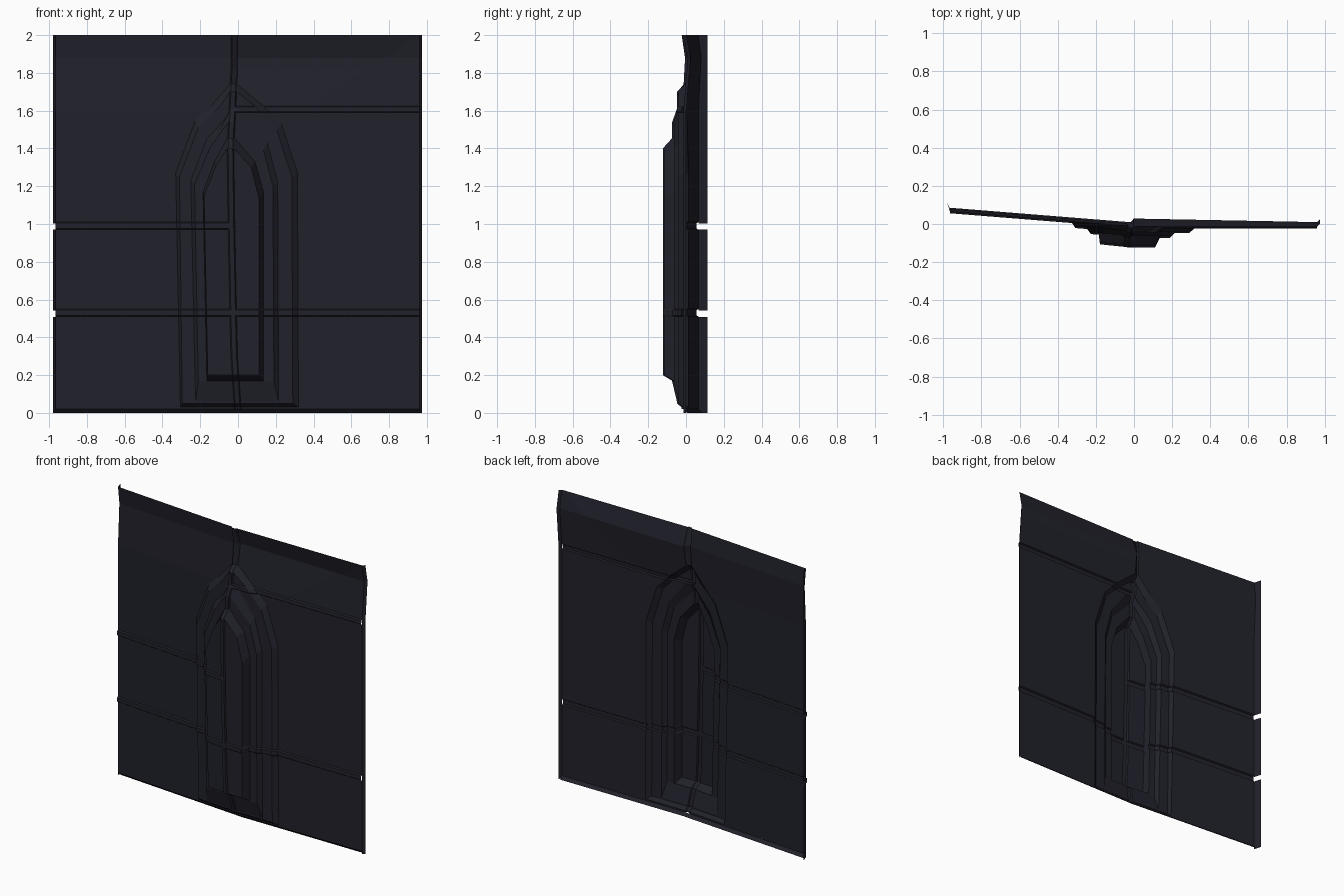
import bpy, bmesh
from mathutils import Vector

cube = bpy.data.objects.get("Cube")
if cube:
    bpy.data.objects.remove(cube)

# One dark material for the whole panel
mat = bpy.data.materials.new("dark slate")
mat.use_nodes = True
COLOR = (0.015, 0.015, 0.024, 1)
mat.diffuse_color = COLOR
bsdf = mat.node_tree.nodes["Principled BSDF"]
bsdf.inputs["Base Color"].default_value = COLOR
bsdf.inputs["Roughness"].default_value = 0.8


def make_object(name, bm):
    bmesh.ops.recalc_face_normals(bm, faces=bm.faces)
    if sum(f.normal.y * f.calc_area() for f in bm.faces) > 0:
        bmesh.ops.reverse_faces(bm, faces=bm.faces)
    me = bpy.data.meshes.new(name)
    bm.to_mesh(me)
    bm.free()
    me.materials.append(mat)
    ob = bpy.data.objects.new(name, me)
    bpy.context.collection.objects.link(ob)
    return ob


def lerp_path(z, path):
    """Value at height z along (z, value) points listed from the top down."""
    for (z1, a), (z0, b) in zip(path, path[1:]):
        if z >= z0:
            return b + (a - b) * (z - z0) / (z1 - z0)
    return path[-1][1]


def wall_y(x, z, level=0):
    """The left wing sweeps back; both wings bulge back below the top edge."""
    bulge = lerp_path(z, [(2, 0), (1.88, 1), (1.6, 0), (0, 0)])
    bulge *= max(0, 1 - level / 0.025)
    if x < 0:
        return -0.012 - 0.08 * x + 0.015 * bulge
    return -0.014 + (0.043 - 0.02 * x) * bulge


LEFT, RIGHT, BASE = -0.965, 0.96, 0.02
OUT, INNER = 0.018, 0.012

# Stepped arch: level, apex z, bottom z, then shoulder, spring and corner per side
RINGS = [
    (0.0, 2.0, BASE, (LEFT, 2), (LEFT, 1.27), LEFT, (RIGHT, 2), (RIGHT, 1.27), RIGHT),
    (0.0, 1.74, 0.03, (-.225, 1.55), (-.33, 1.27), -.305, (.23, 1.53), (.315, 1.27), .32),
    (.025, 1.70, 0.05, (-.21, 1.51), (-.31, 1.25), -.295, (.205, 1.50), (.285, 1.25), .29),
    (.025, 1.61, 0.06, (-.165, 1.45), (-.25, 1.23), -.225, (.155, 1.43), (.21, 1.22), .215),
    (.05, 1.54, .165, (-.15, 1.40), (-.23, 1.21), -.21, (.135, 1.39), (.185, 1.20), .19),
    (.05, 1.455, .17, (-.12, 1.34), (-.185, 1.17), -.165, (.09, 1.33), (.135, 1.17), .135),
    (.10, 1.40, .20, (-.115, 1.31), (-.18, 1.15), -.16, (.07, 1.30), (.11, 1.14), .11),
]

bm = bmesh.new()
loops = []
for level, top, low, sl, pl, cl, sr, pr, cr in RINGS:
    pts = [(-OUT, top), sl, pl, (cl, low), (-OUT, low), (-INNER, low),
           (INNER, low), (OUT, low), (cr, low), pr, sr, (OUT, top),
           (INNER, top), (-INNER, top)]
    loops.append([bm.verts.new((x, level, z)) for x, z in pts])
for a, b in zip(loops, loops[1:]):
    for i in range(len(a)):
        j = (i + 1) % len(a)
        bm.faces.new((a[i], a[j], b[j], b[i]))

# Front face of the arch, split by the centre bead
c = loops[-1]
for ids in ((0, 1, 2, 3, 4), (13, 0, 4, 5), (12, 13, 5, 6), (11, 12, 6, 7),
            (7, 8, 9, 10, 11)):
    bm.faces.new([c[i] for i in ids])

# Horizontal seam beads: bottom, top, sides they cover
SEAMS = [(0.51, 0.55, (-1, 1)), (0.97, 1.01, (-1,)), (1.59, 1.625, (1,))]
cuts = [1.88, 1.82, 0.3]
for lo, hi, _ in SEAMS:
    cuts += [lo, lo + 0.006, hi - 0.006, hi]
for z in cuts:
    bmesh.ops.bisect_plane(bm, geom=bm.verts[:] + bm.edges[:] + bm.faces[:],
                           plane_co=(0, 0, z), plane_no=(0, 0, 1), dist=1e-5)

# Sweep the wings, raise the beads and let the centre bead wander
CRACK = [(2, -.02), (1.82, -.02), (1.6, -.03), (1.4, -.04), (1, -.035),
         (.5, -.025), (.3, -.02), (0, 0)]
for v in bm.verts:
    x, level, z = v.co
    raised = abs(x) < INNER + 1e-4
    for lo, hi, sides in SEAMS:
        side = 1 if x > 0 else -1
        raised |= side in sides and lo + 0.003 < z < hi - 0.003
    v.co.y = wall_y(x, z, level) - level - 0.009 * raised
    if abs(x) < OUT + 1e-4:
        v.co.x += lerp_path(z, CRACK)
make_object("arched_panel", bm)


def strip(name, near, far):
    """A thin folded edge between two lines of points."""
    bm = bmesh.new()
    a = [bm.verts.new(p) for p in near]
    b = [bm.verts.new(p) for p in far]
    for i in range(len(a) - 1):
        bm.faces.new((a[i], a[i + 1], b[i + 1], b[i]))
    return make_object(name, bm)


# Left edge flange in three lengths with gaps at the seams
for label, lo, hi in (("lower", 0, .508), ("middle", .542, .97), ("upper", 1.003, 2)):
    zs = [lo, hi] if hi < 2 else [lo, 1.6, 1.88, 2]
    strip("left_flange_" + label,
          [Vector((LEFT, wall_y(LEFT, z), z)) for z in zs],
          [Vector((-0.98, 0.115, z)) for z in zs])

# Right edge lip
zs = [0, 1.6, 1.88, 2]
strip("right_lip", [(RIGHT, wall_y(RIGHT, z), z) for z in zs],
      [(0.975, wall_y(RIGHT, z) + 0.015, z) for z in zs])

# Bottom lip
xs = [LEFT, -0.01, 0.01, RIGHT]
strip("bottom_lip", [(x, wall_y(x, BASE), BASE) for x in xs],
      [(x, wall_y(x, 0) + 0.02, 0) for x in xs])
